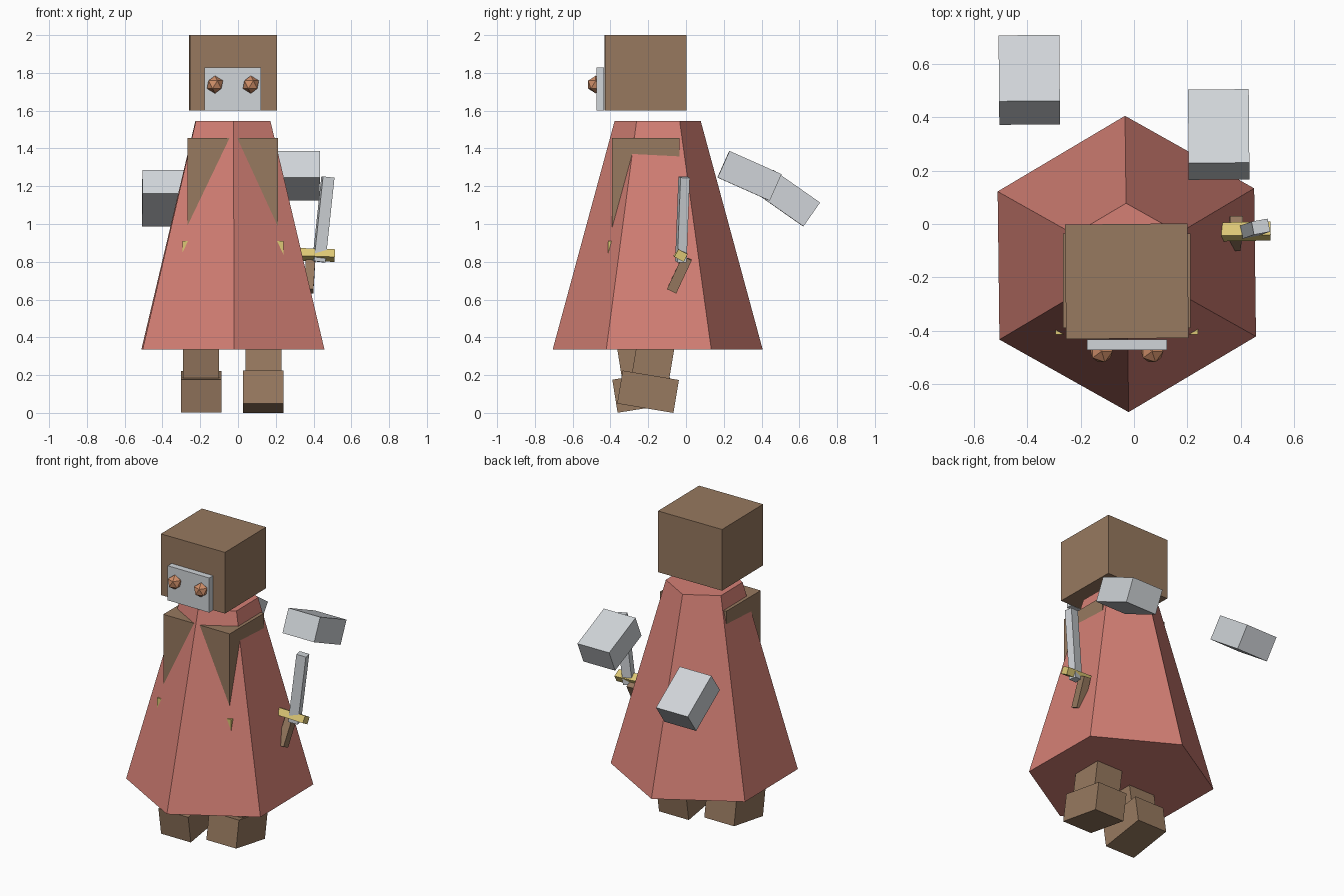
import bpy
from math import radians
from mathutils import Vector

if "Cube" in bpy.data.objects:
    bpy.data.objects.remove(bpy.data.objects["Cube"], do_unlink=True)


def material(name, rgb):
    mat = bpy.data.materials.new(name)
    mat.use_nodes = True
    mat.diffuse_color = (*rgb, 1)
    mat.node_tree.nodes["Principled BSDF"].inputs["Base Color"].default_value = (*rgb, 1)
    return mat


brown = material("leather_brown", (0.31, 0.192, 0.115))
red = material("dusty_red", (0.66, 0.215, 0.178))
silver = material("silver", (0.63, 0.66, 0.69))
copper = material("copper", (0.62, 0.27, 0.14))
gold = material("gold", (0.73, 0.58, 0.18))


def finish(name, mat):
    obj = bpy.context.object
    obj.name = name
    obj.data.materials.append(mat)
    return obj


def box(name, mat, centre, size, rot=(0, 0, 0)):
    """Box with rotation in degrees."""
    bpy.ops.mesh.primitive_cube_add(size=1, location=centre,
                                    rotation=[radians(a) for a in rot])
    obj = finish(name, mat)
    obj.scale = size
    return obj


def bar(name, mat, start, end, width, depth, yaw=0):
    """Box running from start to end."""
    a, b = Vector(start), Vector(end)
    obj = box(name, mat, (a + b) / 2, (width, depth, (b - a).length))
    turn = Vector((0, 0, 1)).rotation_difference(b - a)
    spin = Vector((1, 0, 0)).rotation_difference(Vector((1, yaw, 0)))
    obj.rotation_euler = (turn @ spin).to_euler()
    return obj


MID = -0.027  # centre line of the body

# Head and face
box("head", brown, (MID, -0.215, 1.8), (0.46, 0.43, 0.4), (0, 0, 0.6))
box("face_plate", silver, (MID, -0.453, 1.715), (0.3, 0.04, 0.226))
for side, label in ((1, "left"), (-1, "right")):
    bpy.ops.mesh.primitive_ico_sphere_add(
        subdivisions=1, radius=0.047, location=(MID + side * 0.095, -0.478, 1.738))
    finish(label + "_eye", copper)

# Six-sided robe over the torso and belt
bpy.ops.mesh.primitive_cone_add(vertices=6, radius1=0.556, radius2=0.228, depth=1.21,
                                location=(MID, -0.15, 0.94), rotation=(0, 0, radians(0.7)))
finish("robe", red)
box("torso", brown, (MID, -0.213, 1.08), (0.48, 0.355, 0.75))
box("belt", gold, (MID, -0.213, 0.86), (0.535, 0.402, 0.1))

# Striding legs and feet
for label, x, y, lean in (("left", 0.134, -0.201, -9.5), ("right", -0.195, -0.227, 9)):
    box(label + "_foot", brown, (x, y, 0.112), (0.215, 0.302, 0.177), (lean, 0, 0))
    up = Vector((0, -lean / 57.3, 1))
    foot = Vector((x, y, 0.112))
    bar(label + "_leg", brown, foot, foot + up * 0.55, 0.19, 0.2)

# Floating shoulder blocks
box("left_shoulder_block", silver, (0.318, 0.336, 1.255), (0.228, 0.302, 0.154), (-24, 0, 0.5))
box("right_shoulder_block", silver, (-0.393, 0.541, 1.137), (0.228, 0.302, 0.154), (-35, 0, 0.5))

# Floating sword
bar("sword_blade", silver, (0.428, -0.027, 0.80), (0.476, -0.01, 1.248), 0.062, 0.05, 0.19)
box("sword_guard", gold, (0.42, -0.028, 0.836), (0.184, 0.056, 0.046), (-28, 2, 1))
bar("sword_handle", brown, (0.374, -0.076, 0.645), (0.385, 0.006, 0.82), 0.05, 0.054)
